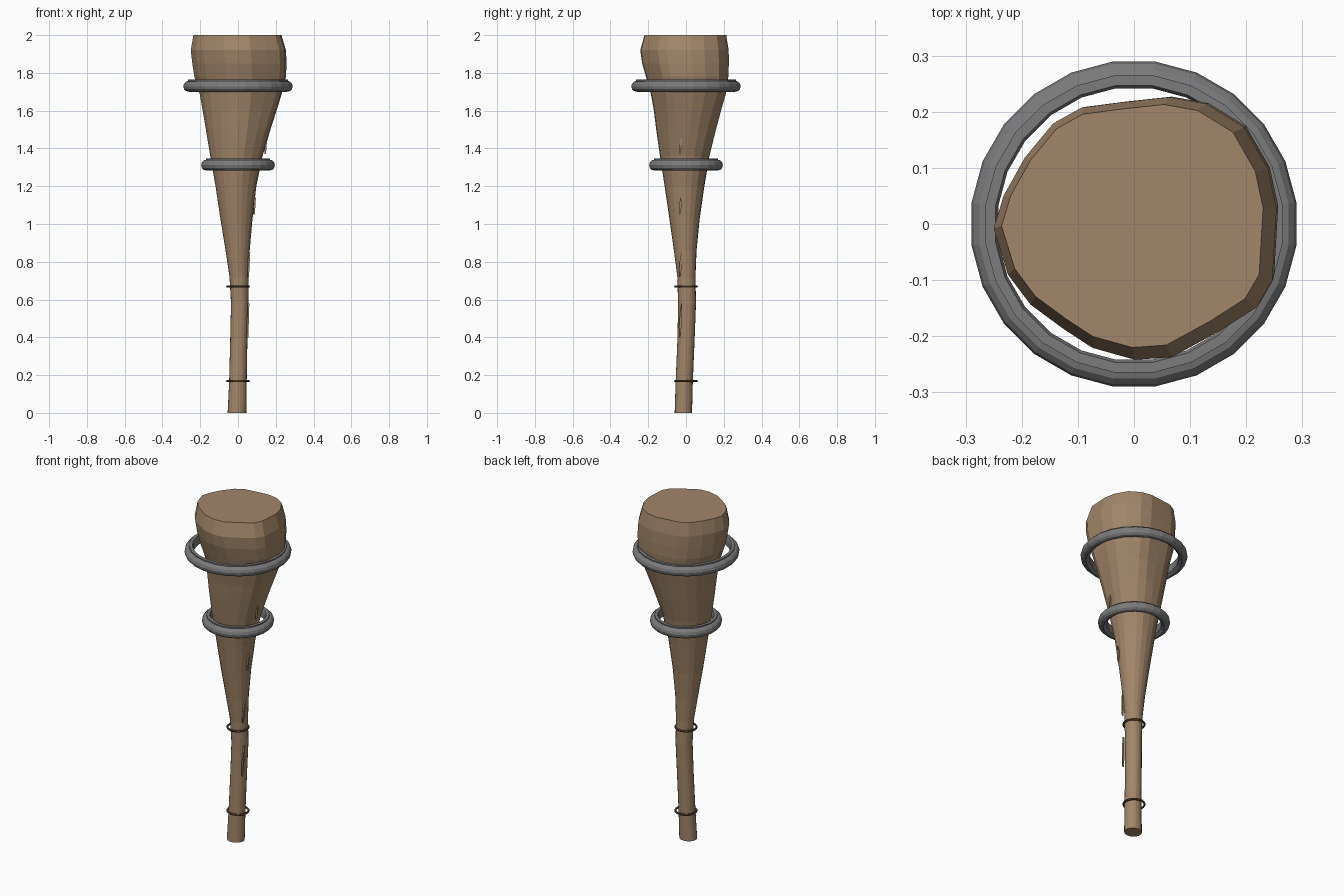
import bpy, bmesh, math

if "Cube" in bpy.data.objects:
    bpy.data.objects.remove(bpy.data.objects["Cube"])


def material(name, rgb):
    m = bpy.data.materials.new(name)
    m.diffuse_color = (*rgb, 1)
    m.use_nodes = True
    m.node_tree.nodes["Principled BSDF"].inputs["Base Color"].default_value = m.diffuse_color
    return m


WOOD = material("wood", (0.36, 0.24, 0.145))
STEEL = material("grey steel", (0.2, 0.2, 0.205))
CORD = material("dark brown cord", (0.1, 0.06, 0.035))


def finish(name, bm, mat):
    bmesh.ops.recalc_face_normals(bm, faces=bm.faces)
    me = bpy.data.meshes.new(name)
    bm.to_mesh(me)
    bm.free()
    me.materials.append(mat)
    ob = bpy.data.objects.new(name, me)
    bpy.context.collection.objects.link(ob)


def loft(bm, rings, closed=False):
    loops = [[bm.verts.new(p) for p in r] for r in rings]
    pairs = list(zip(loops, loops[1:]))
    if closed:
        pairs.append((loops[-1], loops[0]))
    for a, b in pairs:
        n = len(a)
        for i in range(n):
            bm.faces.new((a[i], a[(i + 1) % n], b[(i + 1) % n], b[i]))
    if not closed:
        bm.faces.new(loops[0])
        bm.faces.new(loops[-1])


# Club body: z, x min, x max, y min, y max, irregularity of the outline
SECTIONS = [
    (0.00, -.055, .045, -.060, .032, 0), (0.16, -.047, .046, -.055, .036, 0),
    (0.40, -.041, .050, -.045, .046, 0), (0.58, -.037, .055, -.042, .053, 0),
    (0.72, -.045, .055, -.046, .050, 0), (0.86, -.066, .062, -.064, .056, 0),
    (1.02, -.092, .076, -.087, .072, .1), (1.20, -.119, .097, -.113, .098, .2),
    (1.36, -.147, .130, -.138, .126, .4), (1.50, -.170, .172, -.158, .162, .6),
    (1.60, -.187, .204, -.170, .187, .8), (1.69, -.203, .232, -.186, .211, 1),
    (1.78, -.231, .254, -.212, .224, 1), (1.85, -.242, .257, -.232, .227, 1),
    (1.92, -.250, .254, -.242, .226, 1), (2.00, -.236, .230, -.220, .213, 1)]
# Lumpy outline of the head, relative to its extents
LUMP = [(1, .15), (.94, .45), (.77, .77), (.50, .95), (.24, 1), (-.10, .96),
        (-.38, .92), (-.58, .80), (-.78, .54), (-.93, .25), (-1, 0), (-.90, -.35),
        (-.74, -.58), (-.50, -.77), (-.30, -.91), (0, -1), (.26, -.98),
        (.60, -.78), (.86, -.60), (.97, -.40)]
rings = []
for z, x0, x1, y0, y1, k in SECTIONS:
    ring = []
    for i, (lx, ly) in enumerate(LUMP):
        a = math.tau * i / len(LUMP)
        u = math.cos(a) * (1 - k) + lx * k
        v = math.sin(a) * (1 - k) + ly * k
        ring.append(((x0 + x1) / 2 + u * (x1 - x0) / 2,
                     (y0 + y1) / 2 + v * (y1 - y0) / 2, z))
    rings.append(ring)
bm = bmesh.new()
loft(bm, rings)
finish("club_body", bm, WOOD)


def hoop(name, profile, n, mat):
    bm = bmesh.new()
    loft(bm, [[(r * math.cos(math.tau * (i + .5) / n), r * math.sin(math.tau * (i + .5) / n), z)
               for i in range(n)] for r, z in profile], closed=True)
    finish(name, bm, mat)


# Steel hoops: rounded rim with a thin raised lip on top
for name, r, z in (("upper_band", .292, 1.70), ("lower_band", .197, 1.283)):
    prof = [(-.048, .012), (-.030, 0), (-.014, .004), (-.004, .014), (0, .029),
            (-.004, .044), (-.014, .054), (-.025, .057), (-.025, .064),
            (-.043, .064), (-.048, .052)]
    hoop(name, [(r + dr, z + dz) for dr, dz in prof], 24, STEEL)

# Thin cord rings on the grip
for name, z in (("upper_cord", .67), ("lower_cord", .168)):
    hoop(name, [(.058 + .006 * math.cos(math.tau * i / 6), z + .006 * math.sin(math.tau * i / 6))
                for i in range(6)], 20, CORD)

# Raised wood splinters along the right side: z range, x at bottom and top, y bottom and top
for i, (z0, z1, x0, x1, y0, y1) in enumerate((
        (.40, .58, .052, .057, -.033, -.023), (.72, .85, .055, .062, -.033, -.024),
        (1.05, 1.14, .086, .092, -.033, -.028), (1.37, 1.51, .145, .156, -.032, -.022))):
    bm = bmesh.new()
    loft(bm, [[(x0 + (x1 - x0) * t + dx, y0 + (y1 - y0) * t + dy * w, z0 + (z1 - z0) * t)
               for dx, dy in ((.003, -1), (.003, 1), (-.006, 1), (-.006, -1))]
              for t, w in ((0, .001), (.3, .006), (.7, .006), (1, .001))])
    finish(f"splinter_{i + 1}", bm, WOOD)
